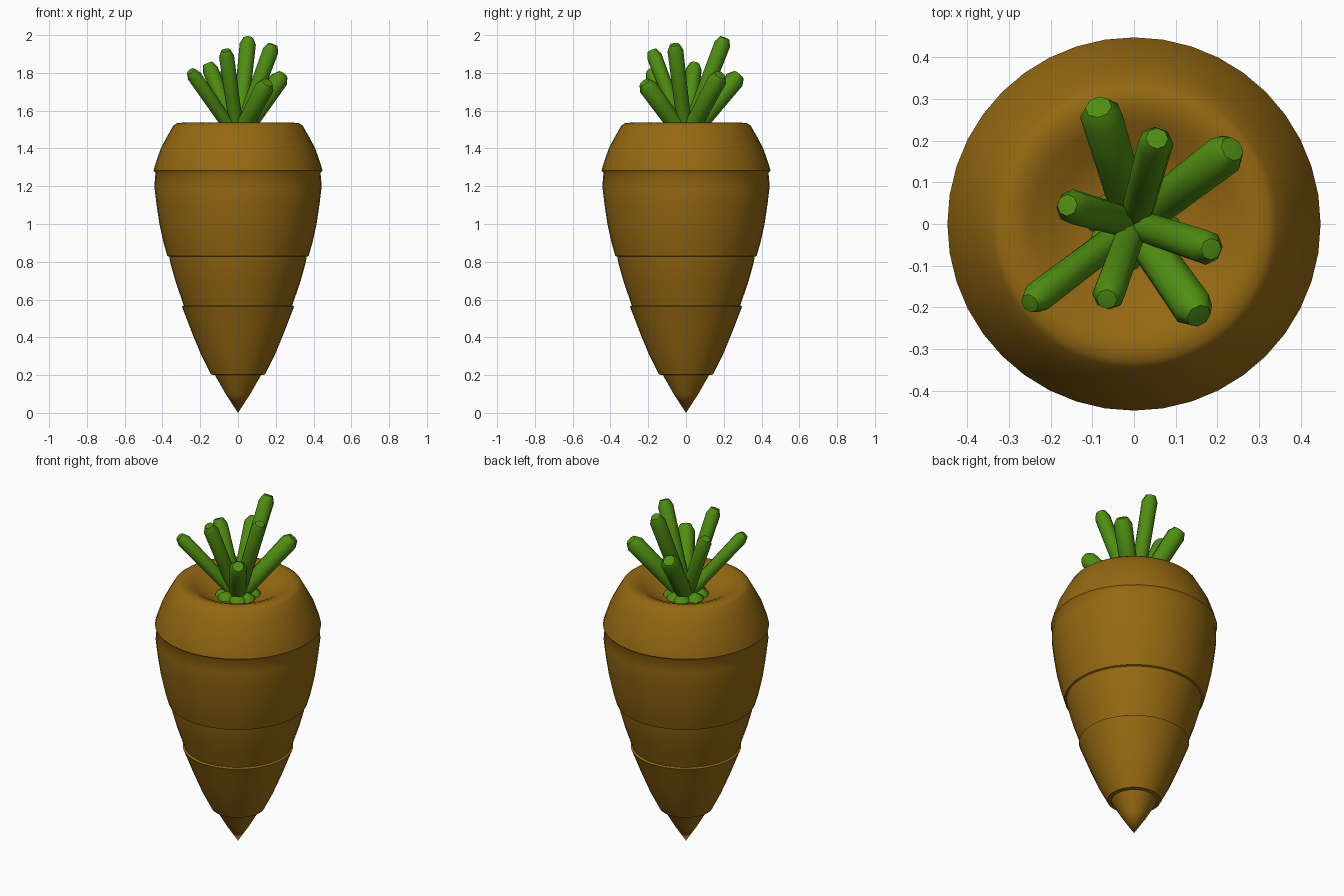
import bpy, bmesh, math
from mathutils import Vector

if "Cube" in bpy.data.objects:
    bpy.data.objects.remove(bpy.data.objects["Cube"])


def material(name, color):
    m = bpy.data.materials.new(name)
    m.diffuse_color = color
    m.use_nodes = True
    m.node_tree.nodes["Principled BSDF"].inputs["Base Color"].default_value = m.diffuse_color
    return m


def loft(bm, rings, sides, origin, direction):
    """Rings of (distance, radius) along a direction; radius 0 makes a point."""
    q = Vector((0, 0, 1)).rotation_difference(Vector(direction).normalized())
    prev = None
    for d, r in rings:
        n = 1 if r == 0 else sides
        cur = [bm.verts.new(Vector(origin) + q @ Vector((
            r * math.cos(2 * math.pi * i / sides),
            r * math.sin(2 * math.pi * i / sides), d))) for i in range(n)]
        if prev:
            for i in range(sides):
                j = (i + 1) % sides
                if len(prev) == 1:
                    bm.faces.new((prev[0], cur[j], cur[i]))
                elif len(cur) == 1:
                    bm.faces.new((prev[i], prev[j], cur[0]))
                else:
                    bm.faces.new((prev[i], prev[j], cur[j], cur[i]))
        prev = cur


def finish(bm, name, mat, angle):
    bmesh.ops.recalc_face_normals(bm, faces=bm.faces)
    me = bpy.data.meshes.new(name)
    bm.to_mesh(me)
    bm.free()
    ob = bpy.data.objects.new(name, me)
    bpy.context.collection.objects.link(ob)
    me.materials.append(mat)
    bpy.ops.object.select_all(action='DESELECT')
    ob.select_set(True)
    bpy.context.view_layer.objects.active = ob
    bpy.ops.object.shade_smooth_by_angle(angle=math.radians(angle))
    return ob


orange = material("root_orange", (0.30, 0.14, 0.006, 1))
green = material("stem_green", (0.08, 0.27, 0.006, 1))

# Root: stepped profile from tip to the dished crown
root = [(0, 0), (0.10, 0.065), (0.20, 0.122),
        (0.203, 0.143), (0.30, 0.192), (0.42, 0.242), (0.54, 0.288), (0.562, 0.297),
        (0.568, 0.287), (0.70, 0.332), (0.79, 0.357), (0.827, 0.364),
        (0.831, 0.374), (0.90, 0.394), (1.00, 0.416), (1.10, 0.431), (1.20, 0.443), (1.27, 0.437),
        (1.284, 0.447), (1.31, 0.440), (1.40, 0.409), (1.46, 0.377), (1.52, 0.343), (1.533, 0.325),
        (1.537, 0.29), (1.52, 0.245), (1.485, 0.19), (1.46, 0.13), (1.45, 0)]
bm = bmesh.new()
loft(bm, root, 40, (0, 0, 0), (0, 0, 1))
finish(bm, "carrot_root", orange, 50)

# Stems: tip position and thickness, all fanning out from one point
base = Vector((0, 0, 1.45))
stems = [(-0.085, 0.28, 1.79, 0.052), (0.055, 0.205, 1.985, 0.043),
         (0.235, 0.18, 1.79, 0.05), (-0.16, 0.045, 1.85, 0.042),
         (0.185, -0.06, 1.95, 0.042), (0.155, -0.22, 1.75, 0.05),
         (-0.065, -0.18, 1.92, 0.04), (-0.25, -0.19, 1.81, 0.038)]
bm = bmesh.new()
for x, y, z, r in stems:
    v = Vector((x, y, z)) - base
    n = v.length
    loft(bm, [(0, 0), (0, r * 0.9), (n * 0.5, r * 0.95), (n - 0.035, r),
              (n, r * 0.62), (n + 0.003, 0)], 8, base, v)
    # flared foot where the stem joins the crown
    flat = Vector((x, y, 0)).normalized() * 0.075
    loft(bm, [(-0.02, 0), (-0.02, 0.055), (0.025, 0.045), (0.05, 0)], 8,
         base + flat, (0, 0, 1))
finish(bm, "leaf_stems", green, 50)
